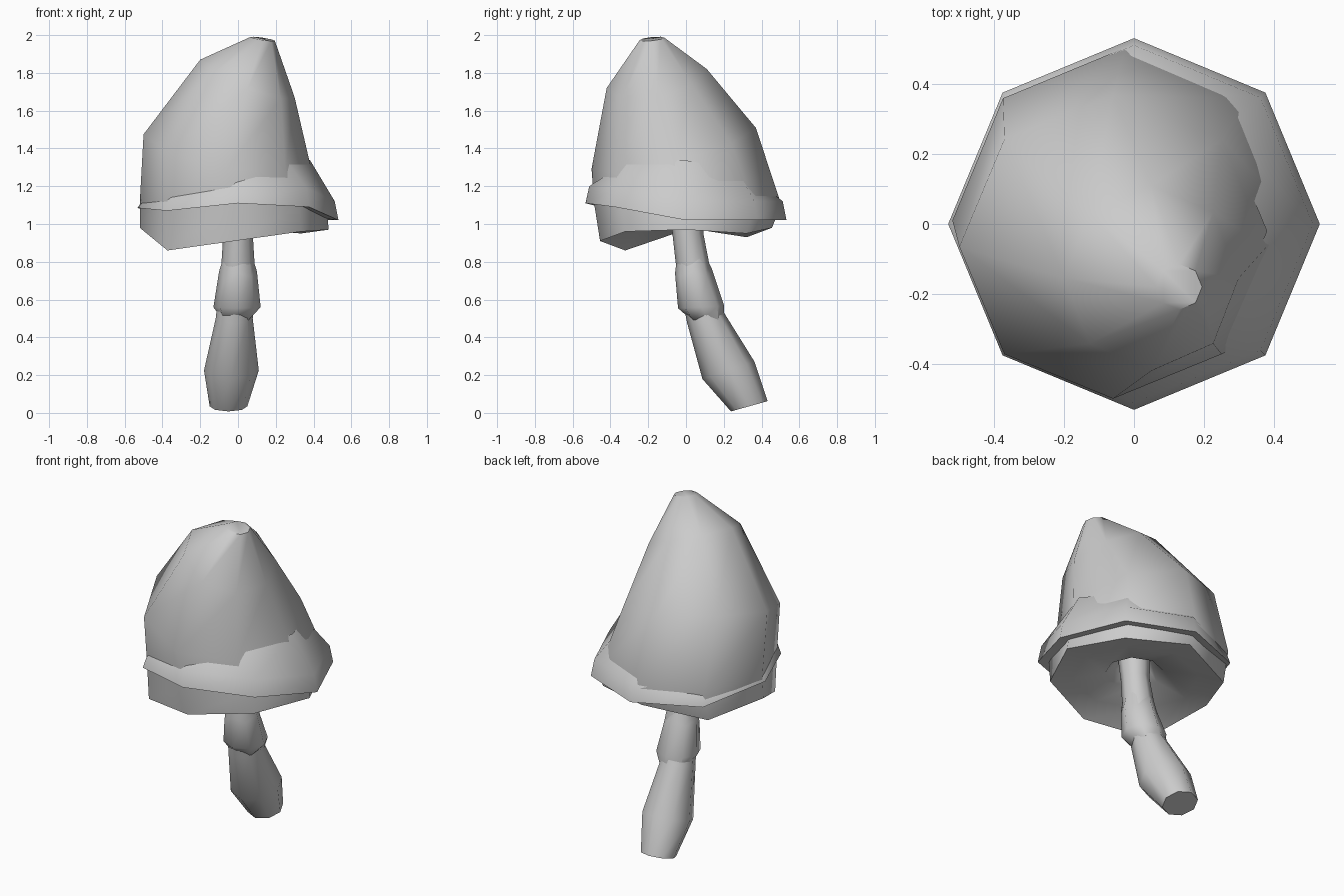
import bpy, bmesh
from math import sin, cos, pi, radians

if "Cube" in bpy.data.objects:
    bpy.data.objects.remove(bpy.data.objects["Cube"])

SIDES = 8


def ring(cx, cy, cz, rx, ry=None, tx=0.0, ty=0.0, dz=None):
    """Tilted octagon starting at +x, counter-clockwise; dz = height offset per corner."""
    ry = rx if ry is None else ry
    pts = []
    for i in range(SIDES):
        a = 2 * pi * i / SIDES
        x, y = rx * cos(a), ry * sin(a)
        pts.append((cx + x, cy + y, cz + tx * x + ty * y + (dz[i] if dz else 0)))
    return pts


def loft(name, rings, closed=False, cap_ends=True, sharp=50):
    """Skin a stack of rings into one smooth-shaded object."""
    bm = bmesh.new()
    loops = [[bm.verts.new(p) for p in r] for r in rings]
    pairs = list(zip(loops, loops[1:]))
    if closed:
        pairs.append((loops[-1], loops[0]))
    for lo, hi in pairs:
        for i in range(SIDES):
            j = (i + 1) % SIDES
            bm.faces.new((lo[i], lo[j], hi[j], hi[i]))
    if cap_ends and not closed:
        bm.faces.new(loops[0][::-1])
        bm.faces.new(loops[-1])
    bmesh.ops.recalc_face_normals(bm, faces=bm.faces[:])
    me = bpy.data.meshes.new(name)
    bm.to_mesh(me)
    bm.free()
    me.shade_smooth()
    me.set_sharp_from_angle(angle=radians(sharp))
    ob = bpy.data.objects.new(name, me)
    bpy.context.collection.objects.link(ob)
    return ob


# Cap: hollow funnel underside, uneven rim, leaning pointed dome
rim_z = [.97, .95, .98, .93, .98, .86, .91, .96]
loft("cap", [
    ring(0, 0.0, 1.08, .09),
    ring(0, 0.0, 1.00, .16),
    ring(-.01, 0, .97, .36, .34),
    ring(-.02, 0, 0, .50, .455, dz=rim_z),
    ring(-.025, .01, 1.10, .495, .495, tx=-.03),
    ring(-.06, -.065, 1.40, .44, .435, tx=-.17, ty=.25),
    ring(.05, -.155, 1.77, .25, .265, tx=-.40, ty=.19),
    ring(.13, -.18, 1.98, .065, tx=-.15, ty=.1),
])

# Band: folded collar of skin wrapped around the lower cap
low_z = [1.02, 1.02, 1.02, 1.03, 1.085, 1.07, 1.11, 1.09]
top_dz = [.32, .27, .20, .10, .08, .12, .14, .24]
mid_dz = [.10, .10, .10, .06, .03, .06, .09, .10]
loft("cap_band", [
    ring(0, 0, .01, .46, dz=low_z),
    ring(0, 0, 0, .532, dz=low_z),
    ring(0, 0, 0, .512, dz=[a + b for a, b in zip(low_z, mid_dz)]),
    ring(-.03, -.02, 0, .41, dz=[a + b for a, b in zip(low_z, top_dz)]),
], closed=True)

# Stalk: curved, swollen near the foot
loft("stalk", [
    ring(-.05, .335, .035, .10, .097, ty=.28),
    ring(-.035, .225, .225, .145, .138, ty=.33),
    ring(-.02, .105, .50, .098, .098, ty=.28),
    ring(0, .04, .75, .09, .088, ty=.15),
    ring(0, .01, .95, .078, .082),
    ring(0, 0, 1.10, .09),
])

# Skirt: short flared sleeve around the upper stalk
loft("stalk_skirt", [
    ring(-.015, .11, .48, .085, .09, dz=[.03, -.02, -.02, 0, .04, .01, .02, 0]),
    ring(-.005, .08, .56, .125, .122, ty=.05),
    ring(0, .04, .72, .10, .098, dz=[.03, 0, .04, .01, .03, -.02, .02, 0]),
    ring(0, .03, .82, .078, .078, dz=[0, .03, 0, .03, 0, .02, 0, .03]),
])
